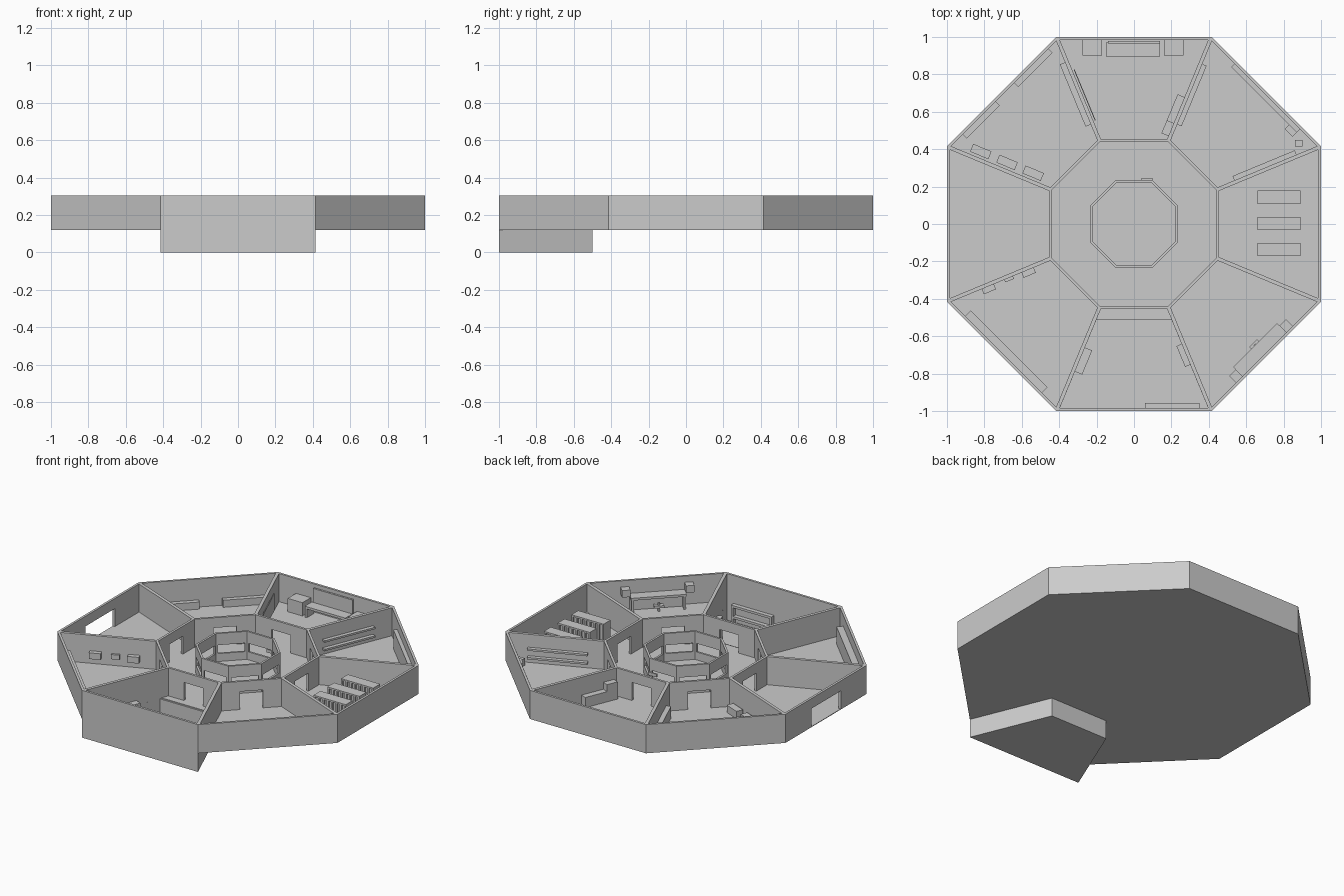
import bpy, bmesh
from math import sin, cos, tan, radians, pi

if "Cube" in bpy.data.objects:
    bpy.data.objects.remove(bpy.data.objects["Cube"])

FLOOR, TOP = 0.12, 0.305
K = tan(pi / 8)


def prism(bm, pts, z0, z1):
    """Extrude a flat outline between two heights."""
    lo = [bm.verts.new((x, y, z0)) for x, y in pts]
    hi = [bm.verts.new((x, y, z1)) for x, y in pts]
    bm.faces.new(lo[::-1])
    bm.faces.new(hi)
    n = len(pts)
    for i in range(n):
        j = (i + 1) % n
        bm.faces.new((lo[i], lo[j], hi[j], hi[i]))


def local(a, pts):
    """(u, v): v outward along angle a, u sideways (counter-clockwise)."""
    a = radians(a)
    return [(v * cos(a) - u * sin(a), v * sin(a) + u * cos(a)) for u, v in pts]


def block(bm, a, u0, u1, v0, v1, z0, z1):
    prism(bm, local(a, [(u0, v0), (u0, v1), (u1, v1), (u1, v0)]), z0, z1)


def wall(bm, a, v0, v1, z0, z1, gap=None):
    """One mitred octagon side; gap = (half width, bottom, top)."""
    def part(l, r, b, t):
        end = lambda s, v: s if abs(s) < 1 else s * v * K
        prism(bm, local(a, [(end(l, v0), v0), (end(l, v1), v1),
                            (end(r, v1), v1), (end(r, v0), v0)]), b, t)
    if not gap:
        part(-1, 1, z0, z1)
        return
    w, b, t = gap
    part(-1, -w, z0, z1)
    part(w, 1, z0, z1)
    part(-w, w, t, z1)
    if b > z0:
        part(-w, w, z0, b)


def finish(name, bm):
    bmesh.ops.recalc_face_normals(bm, faces=bm.faces)
    me = bpy.data.meshes.new(name)
    bm.to_mesh(me)
    bm.free()
    ob = bpy.data.objects.new(name, me)
    bpy.context.collection.objects.link(ob)


def blocks(name, a, items):
    bm = bmesh.new()
    for it in items:
        block(bm, a, *it)
    finish(name, bm)


# Main floor, notched where the front room is sunken
bm = bmesh.new()
octagon = [(cos(radians(-67.5 + 45 * i)) / cos(pi / 8),
            sin(radians(-67.5 + 45 * i)) / cos(pi / 8)) for i in range(8)]
prism(bm, octagon + [(-0.5 * K, -0.5), (0.5 * K, -0.5)], FLOOR, FLOOR + 0.004)
finish("main_floor", bm)

# Sunken front room
bm = bmesh.new()
prism(bm, [(-K, -1), (K, -1), (K / 2, -0.5), (-K / 2, -0.5)], 0, 0.005)
prism(bm, [(-K / 2, -0.51), (K / 2, -0.51), (K / 2, -0.5), (-K / 2, -0.5)], 0, FLOOR)
for s in (-1, 1):
    prism(bm, [(s * K, -1), (s * K / 2, -0.5), (s * (K / 2 - 0.011), -0.5),
               (s * (K - 0.011), -1)], 0, FLOOR)
finish("sunken_room", bm)

# Outer walls with a wide gate on the left, full height at the front
bm = bmesh.new()
for i in range(8):
    a = 45 * i
    wall(bm, a, 0.985, 1.0, 0 if a == 270 else FLOOR, TOP,
         (0.15, FLOOR, 0.24) if a == 180 else None)
finish("outer_walls", bm)

# Corridor walls with doorways
bm = bmesh.new()
for i in range(8):
    wall(bm, 45 * i, 0.44, 0.455, FLOOR, TOP, (0.068, FLOOR, 0.24))
finish("corridor_walls", bm)

# Central booth with windows
bm = bmesh.new()
for i in range(8):
    wall(bm, 45 * i, 0.222, 0.235, FLOOR, TOP, (0.08, 0.175, 0.23))
block(bm, 90, -0.10, -0.04, 0.235, 0.245, 0.2, 0.22)
finish("central_booth", bm)

# Dividing walls between rooms
bm = bmesh.new()
for i in range(8):
    block(bm, 22.5 + 45 * i, -0.01, 0.01, 0.485, 1.072, FLOOR, TOP)
finish("dividing_walls", bm)

# Back room: desk, cabinets, screen, stepped counter, board
blocks("back_desk", 90, [(-0.14, 0.15, 0.895, 0.97, 0.18, 0.195),
                         (-0.14, -0.125, 0.895, 0.97, FLOOR, 0.18),
                         (0.135, 0.15, 0.895, 0.97, FLOOR, 0.18)])
blocks("back_screen", 90, [(-0.14, 0.14, 0.966, 0.978, 0.195, 0.285)])
blocks("back_cabinets", 90, [(-0.265, -0.16, 0.9, 0.985, FLOOR, 0.21),
                             (0.17, 0.275, 0.9, 0.985, FLOOR, 0.21)])
blocks("stepped_counter", 67.5, [(0.01, 0.05, 0.505, 0.58, FLOOR, 0.235),
                                 (0.01, 0.05, 0.58, 0.73, FLOOR, 0.19)])
blocks("back_board", 112.5, [(-0.023, -0.018, 0.59, 0.885, 0.15, 0.26)])

# Right room: slatted storage racks
for n, y in enumerate((-0.137, 0.003, 0.143)):
    items = [(y - 0.035, y + 0.035, 0.66, 0.89, 0.235, 0.245),
             (y - 0.025, y + 0.025, 0.67, 0.88, FLOOR, 0.235)]
    for k in range(8):
        v = 0.66 + k * 0.031
        items.append((y - 0.035, y + 0.035, v, v + 0.012, FLOOR, 0.235))
    blocks(f"storage_rack_{n}", 0, items)

# Back right room: wall shelves, long counter, small boxes
blocks("shelves_right", 22.5, [(0.01, 0.035, 0.585, 0.945, z, z + 0.012)
                               for z in (0.155, 0.21)])
blocks("shelves_left", 67.5, [(-0.035, -0.01, 0.58, 0.93, z, z + 0.012)
                              for z in (0.155, 0.21)])
blocks("long_panel", 45, [(-0.27, 0.225, 0.962, 0.986, FLOOR, 0.245)])
blocks("small_bin", 45, [(-0.27, -0.21, 0.93, 0.962, FLOOR, 0.19)])
blocks("waste_bin", 0, [(0.415, 0.45, 0.86, 0.9, FLOOR, 0.17)])

# Back left room: benches, stools, cupboard
blocks("benches", 135, [(-0.34, -0.08, 0.955, 0.985, FLOOR, 0.17),
                        (0.06, 0.31, 0.955, 0.985, FLOOR, 0.17)])
blocks("stools", 157.5, [(-0.067, -0.022, v - 0.053, v + 0.053, FLOOR, 0.172)
                         for v in (0.905, 0.753, 0.602)])
blocks("low_cupboard", 112.5, [(0.01, 0.04, 0.58, 0.94, FLOOR, 0.2)])

# Front left room: wall boxes and counter
blocks("wall_boxes", 202.5, [(0.01, 0.04, 0.815, 0.885, 0.165, 0.205),
                             (0.01, 0.025, 0.705, 0.755, 0.17, 0.2),
                             (0.01, 0.04, 0.585, 0.655, 0.165, 0.205)])
blocks("side_counter", 225, [(-0.29, 0.29, 0.945, 0.985, FLOOR, 0.235)])

# Front right room: work table with end units and stool
items = [(-0.165, 0.165, 0.915, 0.985, 0.205, 0.22),
         (-0.16, 0.16, 0.96, 0.985, FLOOR, 0.205),
         (-0.03, 0.03, 0.9, 0.93, 0.15, 0.165), (-0.006, 0.006, 0.91, 0.92, FLOOR, 0.18)]
for s in (-1, 1):
    items += [(s * 0.19 - 0.025, s * 0.19 + 0.025, 0.935, 0.985, 0.22, 0.265),
              (s * 0.155 - 0.007, s * 0.155 + 0.007, 0.915, 0.985, FLOOR, 0.205)]
blocks("work_table", 315, items)

# Sunken room furniture
blocks("front_shelf", 270, [(0.06, 0.35, 0.958, 0.985, 0.11, 0.125),
                            (0.06, 0.35, 0.958, 0.985, 0.04, 0.055),
                            (0.06, 0.075, 0.958, 0.985, 0, 0.11),
                            (0.335, 0.35, 0.958, 0.985, 0, 0.11)])
blocks("left_chest", 247.5, [(0.01, 0.052, 0.71, 0.85, 0, 0.15)])
blocks("right_chest", 292.5, [(-0.04, -0.01, 0.69, 0.81, 0, 0.15)])
